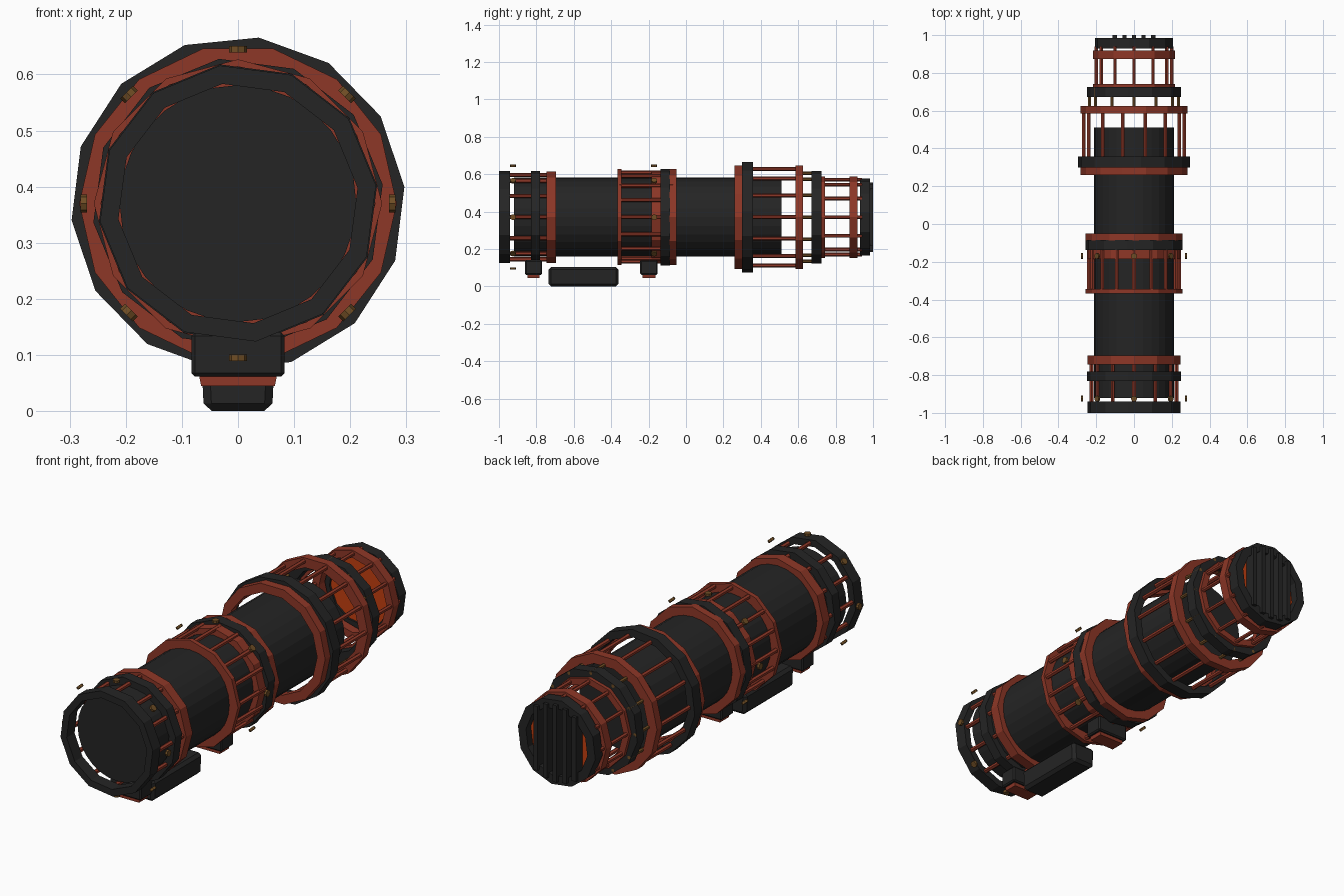
import bpy, bmesh, math
from mathutils import Matrix, Vector

if "Cube" in bpy.data.objects:
    bpy.data.objects.remove(bpy.data.objects["Cube"])

CZ = 0.37  # height of the barrel axis


def material(name, r, g, b):
    m = bpy.data.materials.new(name)
    m.diffuse_color = (r, g, b, 1)
    m.use_nodes = True
    m.node_tree.nodes["Principled BSDF"].inputs["Base Color"].default_value = m.diffuse_color
    return m


BLACK = material("charcoal", 0.018, 0.018, 0.018)
RED = material("rust red", 0.27, 0.038, 0.02)
BRASS = material("dark brass", 0.16, 0.075, 0.018)
GLOW = material("glowing orange", 0.55, 0.05, 0.005)


def finish(name, bm, mat):
    bmesh.ops.recalc_face_normals(bm, faces=bm.faces)
    mesh = bpy.data.meshes.new(name)
    bm.to_mesh(mesh)
    bm.free()
    mesh.materials.append(mat)
    ob = bpy.data.objects.new(name, mesh)
    bpy.context.collection.objects.link(ob)
    return ob


def ring(name, y0, y1, outer, inner, mat, sides=12, turn=0.0):
    """Flat-sided hoop around the barrel axis."""
    bm = bmesh.new()
    loops = []
    for y, r in ((y0, outer), (y1, outer), (y1, inner), (y0, inner)):
        loops.append([bm.verts.new((r * math.cos(turn + math.tau * i / sides), y,
                                    CZ + r * math.sin(turn + math.tau * i / sides)))
                      for i in range(sides)])
    for k in range(4):
        a, b = loops[k], loops[(k + 1) % 4]
        for i in range(sides):
            j = (i + 1) % sides
            bm.faces.new((a[i], a[j], b[j], b[i]))
    return finish(name, bm, mat)


def drum(name, y0, y1, radius, mat, sides):
    """Solid cylinder along the barrel axis."""
    bm = bmesh.new()
    m = Matrix.Translation((0, (y0 + y1) / 2, CZ)) @ Matrix.Rotation(math.pi / 2, 4, 'X')
    bmesh.ops.create_cone(bm, cap_ends=True, segments=sides, radius1=radius,
                          radius2=radius, depth=y1 - y0, matrix=m)
    return finish(name, bm, mat)


def bars(name, y0, y1, radius, count, thick, mat, sides=6):
    """Rods parallel to the axis, spaced evenly in a circle."""
    bm = bmesh.new()
    for i in range(count):
        a = math.tau * i / count
        m = (Matrix.Translation((radius * math.cos(a), (y0 + y1) / 2, CZ + radius * math.sin(a)))
             @ Matrix.Rotation(math.pi / 2, 4, 'X'))
        bmesh.ops.create_cone(bm, cap_ends=True, segments=sides, radius1=thick,
                              radius2=thick, depth=y1 - y0, matrix=m)
    return finish(name, bm, mat)


def studs(name, y, radius, count=8):
    """Small discs whose axes point outwards."""
    bm = bmesh.new()
    for i in range(count):
        a = math.tau * i / count
        d = Vector((math.cos(a), 0, math.sin(a)))
        m = (Matrix.Translation(d * radius + Vector((0, y, CZ)))
             @ d.to_track_quat('Z', 'Y').to_matrix().to_4x4())
        bmesh.ops.create_cone(bm, cap_ends=True, segments=8, radius1=0.016,
                              radius2=0.016, depth=0.012, matrix=m)
    return finish(name, bm, BRASS)


def box(name, x, y, z, mat, bevel=0.0, taper=1.0):
    """Box from ranges; taper narrows the underside."""
    bm = bmesh.new()
    bmesh.ops.create_cube(bm, size=1)
    for v in bm.verts:
        s = taper if v.co.z < 0 else 1
        v.co = Vector(((x[0] + x[1]) / 2 + v.co.x * s * (x[1] - x[0]),
                       (y[0] + y[1]) / 2 + v.co.y * (y[1] - y[0]),
                       (z[0] + z[1]) / 2 + v.co.z * (z[1] - z[0])))
    if bevel:
        bmesh.ops.bevel(bm, geom=bm.edges[:], offset=bevel, segments=1, affect='EDGES')
    return finish(name, bm, mat)


# Barrel
drum("barrel", -0.92, 0.51, 0.211, BLACK, 28)

# Front cage
ring("front_rim", -1.0, -0.94, 0.248, 0.215, BLACK, 12, 0.13)
bars("front_cage_bars", -0.95, -0.71, 0.225, 12, 0.011, RED)
ring("front_cage_hoop", -0.745, -0.695, 0.245, 0.21, RED, 12)
ring("front_band", -0.83, -0.78, 0.25, 0.215, BLACK, 12, 0.13)
studs("front_studs", -0.925, 0.275)

# Middle cage
ring("middle_cage_front_hoop", -0.367, -0.345, 0.257, 0.212, RED, 12)
bars("middle_cage_bars", -0.355, -0.07, 0.238, 16, 0.011, RED)
ring("middle_cage_inner_hoop", -0.185, -0.135, 0.245, 0.212, RED, 12)
ring("middle_band", -0.137, -0.085, 0.26, 0.22, BLACK, 12, 0.13)
ring("middle_cage_rear_hoop", -0.087, -0.05, 0.257, 0.212, RED, 12)
studs("middle_studs", -0.17, 0.275)

# Large cage
ring("large_cage_front_hoop", 0.26, 0.302, 0.283, 0.24, RED, 14)
ring("large_band", 0.30, 0.357, 0.298, 0.26, BLACK, 14, 0.1)
bars("large_cage_bars", 0.28, 0.61, 0.265, 14, 0.011, RED)
ring("large_cage_rear_hoop", 0.585, 0.625, 0.283, 0.235, RED, 14)

# Neck with brass pegs
bars("neck_pegs", 0.60, 0.725, 0.235, 12, 0.009, BRASS)
ring("neck_band", 0.672, 0.725, 0.25, 0.2, BLACK, 12, 0.13)

# Rear cage
ring("rear_cage_front_hoop", 0.725, 0.742, 0.217, 0.185, RED, 12)
bars("rear_cage_bars", 0.73, 0.94, 0.2, 12, 0.01, RED)
ring("rear_cage_rear_hoop", 0.873, 0.918, 0.217, 0.18, RED, 12)

# Muzzle with glowing disc and slats
ring("muzzle_rim", 0.93, 0.985, 0.208, 0.165, BLACK, 12, 0.13)
drum("glow_disc", 0.94, 0.948, 0.18, GLOW, 12)
for i in range(-2, 3):
    h = math.sqrt(0.185 ** 2 - (i * 0.051) ** 2)
    box(f"muzzle_slat_{i + 3}", (i * 0.051 - 0.011, i * 0.051 + 0.011), (0.95, 1.0),
        (CZ - h, CZ + h), BLACK)

# Underside mounts and hanging grip
for name, y0, y1 in (("front_mount", -0.86, -0.77), ("rear_mount", -0.245, -0.152)):
    box(name, (-0.083, 0.083), (y0, y1), (0.062, 0.14), BLACK, 0.006)
    box(name + "_foot", (-0.07, 0.07), (y0 + 0.012, y1 - 0.012), (0.045, 0.066), RED, 0, 0.94)
box("hanging_grip", (-0.066, 0.066), (-0.735, -0.36), (0.0, 0.103), BLACK, 0.014, 0.92)
